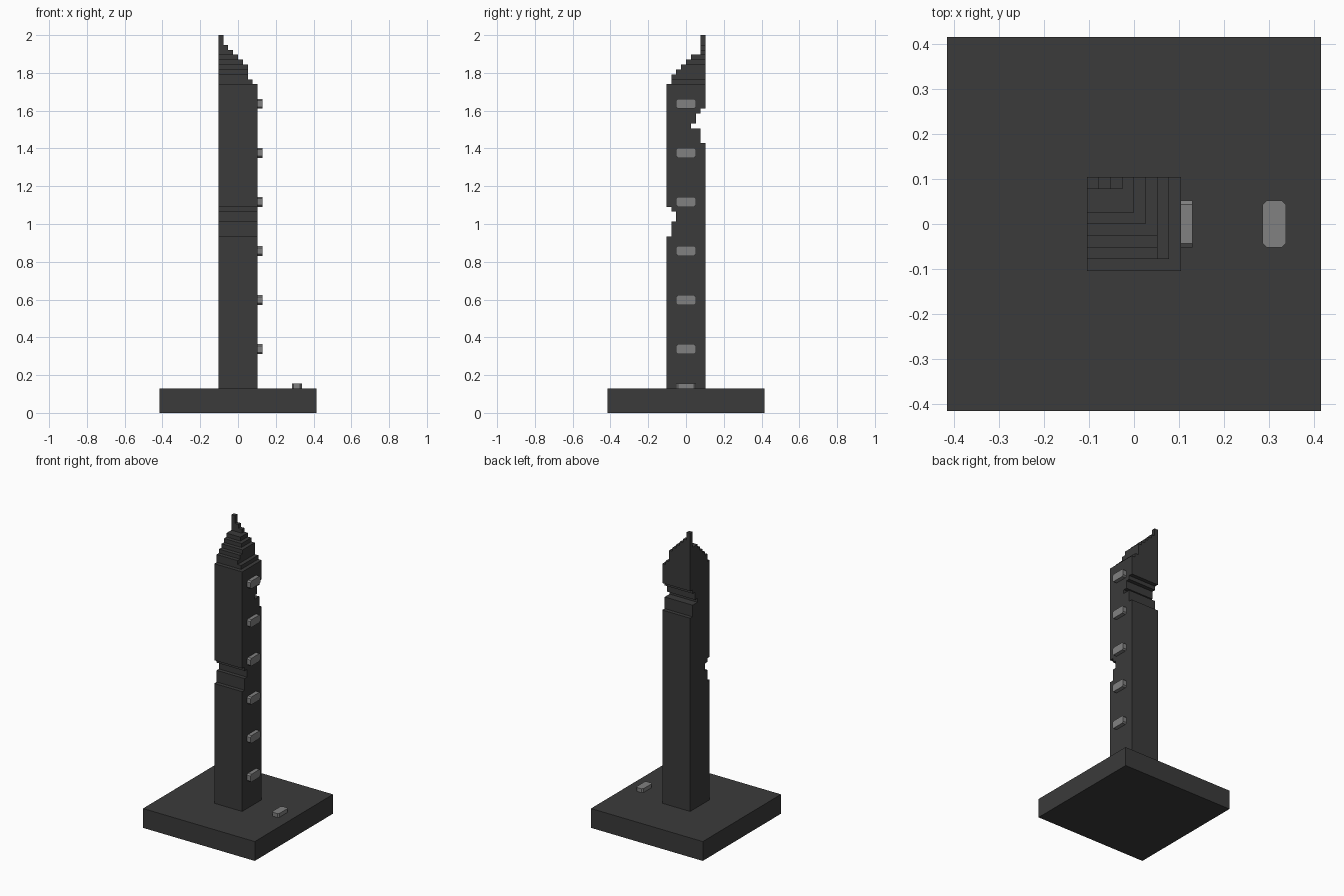
import bpy, bmesh

if "Cube" in bpy.data.objects:
    bpy.data.objects.remove(bpy.data.objects["Cube"])

U = 2 / 77  # one block unit; the model is 77 blocks high


def material(name, v):
    m = bpy.data.materials.new(name)
    m.diffuse_color = (v, v, v, 1)
    m.use_nodes = True
    m.node_tree.nodes["Principled BSDF"].inputs["Base Color"].default_value = m.diffuse_color
    return m


DARK = material("dark grey stone", 0.043)
LIGHT = material("light grey lamp", 0.22)


def prism(bm, points, depth):
    """Extrude a closed outline of 3D points (in blocks) along a vector."""
    face = bm.faces.new([bm.verts.new([c * U for c in p]) for p in points])
    ext = bmesh.ops.extrude_face_region(bm, geom=[face], use_keep_orig=True)
    verts = [g for g in ext["geom"] if isinstance(g, bmesh.types.BMVert)]
    bmesh.ops.translate(bm, verts=verts, vec=[c * U for c in depth])


def box(bm, x0, x1, y0, y1, z0, z1):
    prism(bm, [(x0, y0, z0), (x1, y0, z0), (x1, y1, z0), (x0, y1, z0)], (0, 0, z1 - z0))


def finish(name, bm, mat):
    bmesh.ops.recalc_face_normals(bm, faces=bm.faces)
    me = bpy.data.meshes.new(name)
    bm.to_mesh(me)
    bm.free()
    me.materials.append(mat)
    ob = bpy.data.objects.new(name, me)
    bpy.context.collection.objects.link(ob)
    return ob


# Square base slab
bm = bmesh.new()
box(bm, -16, 16, -16, 16, 0, 5)
finish("base", bm, DARK)

# Shaft: side profile (y, z) with stepped notches in the back and front
profile = [(-4, 5), (4, 5), (4, 55), (3, 55), (3, 58), (1, 58), (1, 59), (2, 59),
           (2, 61), (3, 61), (3, 62), (4, 62), (4, 67), (-4, 67),
           (-4, 42), (-3, 42), (-3, 41), (-2, 41), (-2, 39), (-3, 39), (-3, 36), (-4, 36)]
bm = bmesh.new()
prism(bm, [(-4, y, z) for y, z in profile], (8, 0, 0))
finish("shaft", bm, DARK)

# Stepped top shrinking toward the back left corner: right edge, front edge, top
bm = bmesh.new()
z = 67
for x1, y0, top in [(3, -3, 68), (2, -3, 69), (2, -2, 70), (2, -1, 71), (1, 0, 72),
                    (0, 1, 73), (-1, 3, 74), (-2, 3, 75), (-3, 3, 77)]:
    box(bm, -4, x1, y0, 4, z, top)
    z = top
finish("stepped_top", bm, DARK)

# Lamps: clipped-corner plates, six up the right side and one on the base
C = 0.35
lamp = [(-2 + C, -1), (2 - C, -1), (2, -1 + C), (2, 1 - C),
        (2 - C, 1), (-2 + C, 1), (-2, 1 - C), (-2, -1 + C)]
for i in range(6):
    bm = bmesh.new()
    prism(bm, [(4, y, 13 + 10 * i + h) for y, h in lamp], (1, 0, 0))
    finish(f"side_lamp_{i + 1}", bm, LIGHT)
bm = bmesh.new()
prism(bm, [(12 + h, y, 5) for y, h in lamp], (0, 0, 1))
finish("base_lamp", bm, LIGHT)
